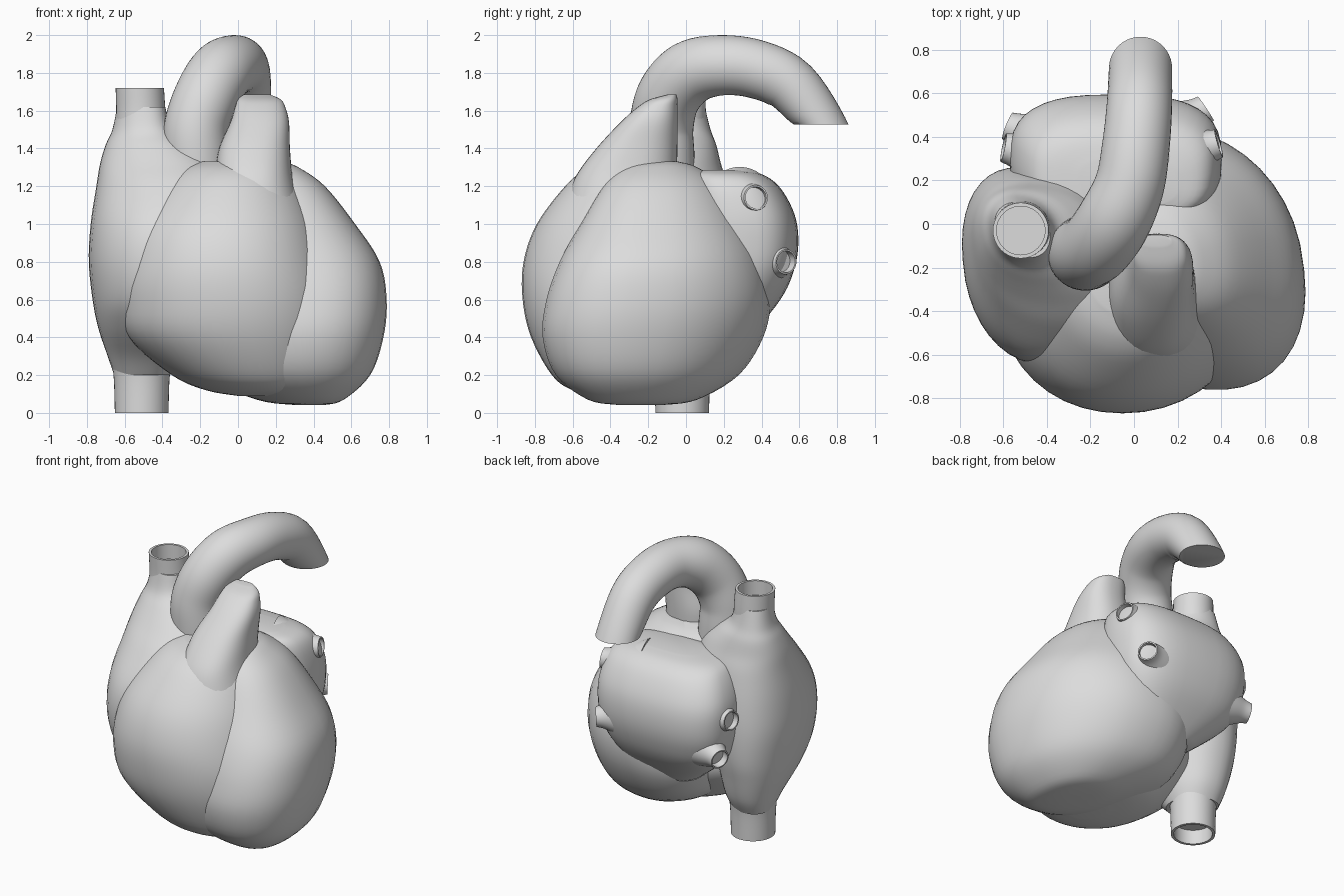
import bpy, bmesh, math
from mathutils import Vector

if "Cube" in bpy.data.objects:
    bpy.data.objects.remove(bpy.data.objects["Cube"])

grey = bpy.data.materials.new("light_grey")
grey.diffuse_color = (0.72, 0.72, 0.72, 1)
grey.use_nodes = True
grey.node_tree.nodes["Principled BSDF"].inputs["Base Color"].default_value = grey.diffuse_color
SEG = 40


def spline(rows, steps):
    """Catmull-Rom interpolation through rows of numbers."""
    out = []
    n = len(rows)
    for i in range(n - 1):
        a, b, c, d = (rows[min(max(i + k, 0), n - 1)] for k in (-1, 0, 1, 2))
        for s in range(steps):
            t = s / steps
            out.append([0.5 * (2 * q + (r - p) * t + (2 * p - 5 * q + 4 * r - w) * t * t
                               + (3 * q - p - 3 * r + w) * t ** 3)
                        for p, q, r, w in zip(a, b, c, d)])
    return out + [list(rows[-1])]


def skin(name, rings):
    """Bridge rings of points into a closed smooth surface."""
    bm = bmesh.new()
    vr = [[bm.verts.new(p) for p in ring] for ring in rings]
    for a, b in zip(vr, vr[1:]):
        for i in range(SEG):
            j = (i + 1) % SEG
            bm.faces.new((a[i], a[j], b[j], b[i]))
    bm.faces.new(vr[0][::-1])
    bm.faces.new(vr[-1])
    bmesh.ops.recalc_face_normals(bm, faces=bm.faces)
    me = bpy.data.meshes.new(name)
    bm.to_mesh(me)
    bm.free()
    me.materials.append(grey)
    ob = bpy.data.objects.new(name, me)
    bpy.context.collection.objects.link(ob)
    bpy.ops.object.select_all(action='DESELECT')
    ob.select_set(True)
    bpy.context.view_layer.objects.active = ob
    bpy.ops.object.shade_smooth_by_angle(angle=math.radians(45))
    return ob


def chamber(name, rows, power=2.2, skew=0.0):
    """Loft of skewed horizontal superellipses; row = z, x0, x1, y0, y1."""
    e = 2 / power
    rings = []
    for z, x0, x1, y0, y1 in spline(rows, 5):
        ring = []
        for k in range(SEG):
            a = k * math.tau / SEG
            c, s = math.cos(a), math.sin(a + skew)
            ring.append(Vector(((x0 + x1) / 2 + (x1 - x0) / 2 * math.copysign(abs(c) ** e, c),
                                (y0 + y1) / 2 + (y1 - y0) / 2 * math.copysign(abs(s) ** e, s), z)))
        rings.append(ring)
    return skin(name, rings)


def vessel(name, rows, end=None, hollow=0.0, steps=6):
    """Round tube; row = x, y, z, radius. Optional end direction and hollow mouth."""
    pts = spline(rows, steps)
    pos = [Vector(p[:3]) for p in pts]
    rad = [p[3] for p in pts]
    n = len(pos)
    tan = [(pos[min(i + 1, n - 1)] - pos[max(i - 1, 0)]).normalized() for i in range(n)]
    if end:  # turn the last rings gradually to the end direction
        e = Vector(end).normalized()
        for k in range(steps + 1):
            tan[n - 1 - k] = tan[n - 1 - k].lerp(e, 1 - k / (steps + 1)).normalized()
    if hollow:
        t = tan[-1]
        for back in (0.0, hollow):
            pos.append(pos[n - 1] - t * back)
            rad.append(rad[n - 1] * 0.87)
            tan.append(t)
    u = tan[0].orthogonal().normalized()
    rings, prev = [], tan[0]
    for p, r, t in zip(pos, rad, tan):
        u = prev.rotation_difference(t) @ u
        u = (u - t * u.dot(t)).normalized()
        v, prev = t.cross(u), t
        rings.append([p + r * (u * math.cos(k * math.tau / SEG) + v * math.sin(k * math.tau / SEG))
                      for k in range(SEG)])
    return skin(name, rings)


# Lower chambers, leaning toward the low front tip
chamber("left_ventricle", [
    (0.042, 0.3, 0.46, -0.36, -0.12), (0.07, 0.1, 0.56, -0.52, 0.06), (0.2, -0.2, 0.7, -0.69, 0.28),
    (0.4, -0.3, 0.77, -0.76, 0.41), (0.6, -0.3, 0.787, -0.74, 0.45), (0.8, -0.3, 0.75, -0.67, 0.42),
    (1.0, -0.25, 0.62, -0.56, 0.33), (1.2, -0.15, 0.46, -0.44, 0.2), (1.3, -0.05, 0.32, -0.33, 0.06),
    (1.33, 0.05, 0.24, -0.22, -0.04)], power=2.2, skew=-0.24)
chamber("right_ventricle", [
    (0.09, 0.0, 0.26, -0.46, -0.2), (0.12, -0.17, 0.4, -0.6, 0.0), (0.2, -0.35, 0.48, -0.71, 0.1),
    (0.4, -0.58, 0.54, -0.82, 0.2), (0.6, -0.62, 0.53, -0.865, 0.2), (0.8, -0.6, 0.48, -0.86, 0.2),
    (1.0, -0.54, 0.42, -0.79, 0.2), (1.2, -0.4, 0.33, -0.64, 0.15), (1.29, -0.3, 0.27, -0.53, 0.05),
    (1.33, -0.2, 0.2, -0.42, -0.05)], power=2.1)

# Upper chambers
chamber("right_atrium", [
    (0.2, -0.655, -0.36, -0.18, 0.13), (0.3, -0.69, -0.31, -0.28, 0.18), (0.45, -0.74, -0.25, -0.47, 0.22),
    (0.6, -0.77, -0.2, -0.6, 0.25), (0.8, -0.79, -0.14, -0.65, 0.26), (1.0, -0.78, -0.08, -0.62, 0.25),
    (1.2, -0.75, -0.06, -0.48, 0.22), (1.32, -0.73, -0.12, -0.36, 0.185), (1.42, -0.7, -0.24, -0.26, 0.16),
    (1.5, -0.665, -0.35, -0.19, 0.13), (1.62, -0.64, -0.385, -0.155, 0.1)], skew=-0.2)
chamber("left_atrium", [
    (0.4, -0.25, 0.2, 0.0, 0.34), (0.6, -0.48, 0.32, 0.0, 0.5), (0.75, -0.55, 0.38, 0.0, 0.57),
    (0.9, -0.57, 0.4, 0.0, 0.595), (1.05, -0.56, 0.4, 0.0, 0.575), (1.19, -0.5, 0.37, 0.0, 0.5),
    (1.26, -0.42, 0.31, 0.02, 0.41), (1.285, -0.25, 0.2, 0.08, 0.3)], power=2.8)

# Great vessels
vessel("aorta", [
    (-0.2, -0.12, 1.1, 0.17), (-0.22, -0.13, 1.35, 0.175), (-0.22, -0.13, 1.52, 0.17),
    (-0.165, -0.09, 1.68, 0.17), (-0.09, 0.02, 1.8, 0.17), (-0.02, 0.18, 1.84, 0.16),
    (0.01, 0.37, 1.82, 0.155), (0.025, 0.55, 1.735, 0.15), (0.03, 0.715, 1.528, 0.145)],
    end=(0, 0, -1))
chamber("pulmonary_trunk", [
    (1.1, -0.2, 0.33, -0.64, -0.05), (1.25, -0.13, 0.29, -0.585, -0.05), (1.4, -0.1, 0.275, -0.475, -0.045),
    (1.54, -0.04, 0.27, -0.345, -0.045), (1.62, -0.015, 0.25, -0.255, -0.045),
    (1.66, 0.0, 0.225, -0.19, -0.045), (1.685, 0.03, 0.17, -0.1, -0.05)], power=2.4)
vessel("upper_vena_cava", [
    (-0.515, -0.025, 1.45, 0.135), (-0.515, -0.025, 1.6, 0.13), (-0.52, -0.03, 1.72, 0.128)],
    end=(0, 0, 1), hollow=0.12)
vessel("lower_vena_cava", [
    (-0.51, -0.02, 0.3, 0.16), (-0.51, -0.02, 0.17, 0.147), (-0.51, -0.02, 0.0, 0.142)],
    end=(0, 0, -1), hollow=0.1)

# Lung veins: tip position and direction of each short flared stub
for name, tip, d in (("left_upper_vein", (0.39, 0.37, 1.14), (1, 0.3, 0.1)),
                     ("left_lower_vein", (0.33, 0.53, 0.8), (0.9, 0.6, -0.05)),
                     ("right_upper_vein", (-0.6, 0.35, 0.95), (-1, 0.2, 0.1)),
                     ("right_lower_vein", (-0.58, 0.45, 0.71), (-1, 0.4, -0.15))):
    p, d = Vector(tip), Vector(d).normalized()
    vessel(name, [(*(p - d * 0.28), 0.19), (*(p - d * 0.13), 0.12), (*(p - d * 0.05), 0.08),
                  (*p, 0.066)], hollow=0.05)
